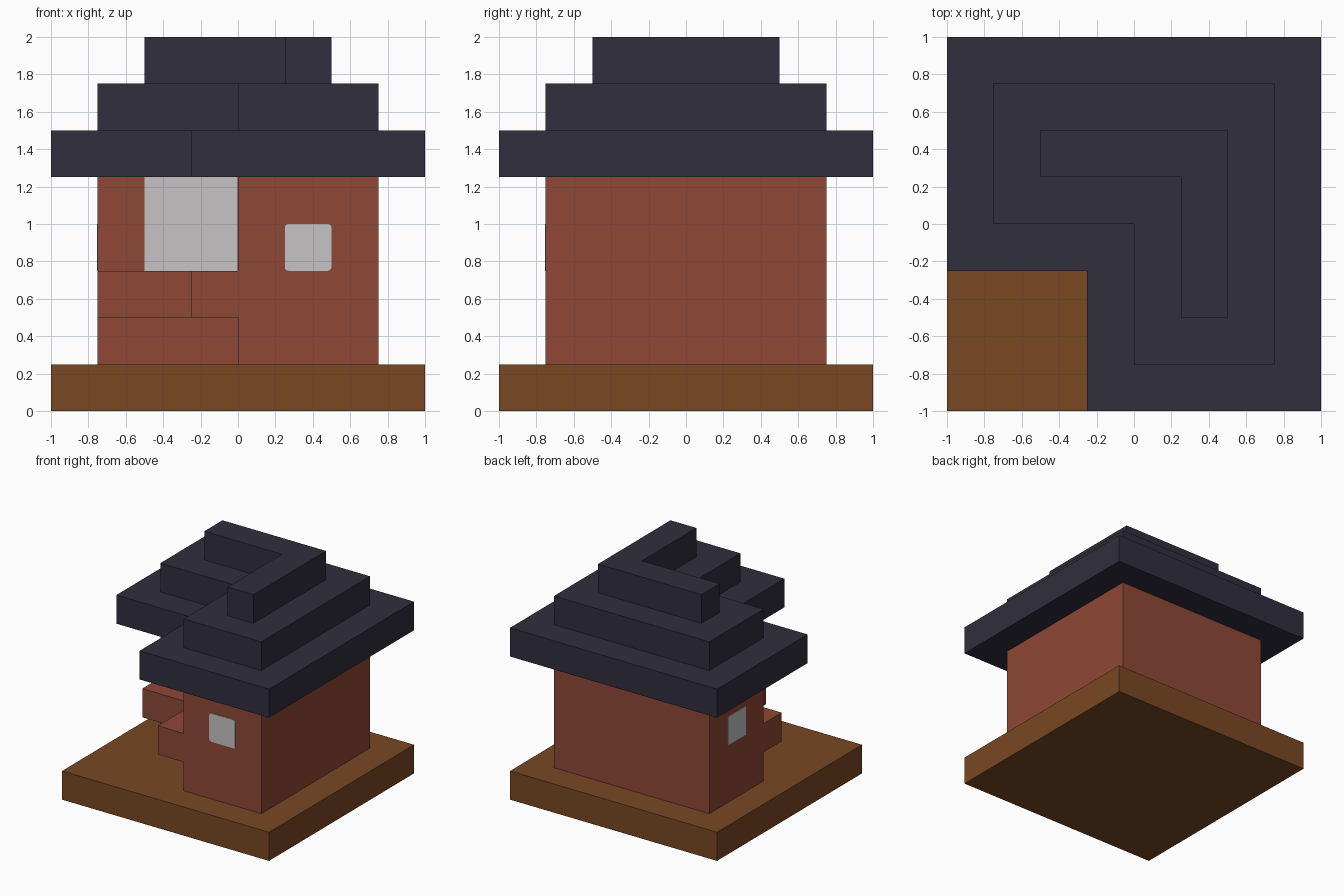
import bpy
import bmesh

if "Cube" in bpy.data.objects:
    bpy.data.objects.remove(bpy.data.objects["Cube"], do_unlink=True)


def linear(c):
    c /= 255
    return c / 12.92 if c <= 0.04045 else ((c + 0.055) / 1.055) ** 2.4


def material(name, *rgb):
    colour = (*[linear(c) for c in rgb], 1)
    mat = bpy.data.materials.new(name)
    mat.use_nodes = True
    mat.diffuse_color = colour
    shader = mat.node_tree.nodes["Principled BSDF"]
    shader.inputs["Base Color"].default_value = colour
    shader.inputs["Roughness"].default_value = 0.9
    return mat


earth = material("earth brown", 120, 72, 35)
brick = material("brick red", 143, 72, 55)
slate = material("dark slate", 48, 46, 60)
glass = material("pale grey", 198, 196, 196)


def finish(name, bm, mat):
    bmesh.ops.recalc_face_normals(bm, faces=bm.faces)
    mesh = bpy.data.meshes.new(name)
    bm.to_mesh(mesh)
    bm.free()
    mesh.materials.append(mat)
    obj = bpy.data.objects.new(name, mesh)
    bpy.context.collection.objects.link(obj)
    return obj


def prism(name, outline, bottom, top, mat):
    """Extrude a flat outline straight up."""
    bm = bmesh.new()
    face = bm.faces.new([bm.verts.new((x, y, bottom)) for x, y in outline])
    made = bmesh.ops.extrude_face_region(bm, geom=[face])["geom"]
    verts = [g for g in made if isinstance(g, bmesh.types.BMVert)]
    bmesh.ops.translate(bm, verts=verts, vec=(0, 0, top - bottom))
    return finish(name, bm, mat)


def l_outline(r, n):
    """Square of half-width r with its front corner cut away up to n."""
    return [(n, -r), (r, -r), (r, r), (-r, r), (-r, n), (n, n)]


def pane(name, along, depth, z, rounding, swap):
    """Thin plate facing the front, or facing -x when swapped."""
    half = 0.004
    bm = bmesh.new()
    bmesh.ops.create_cube(bm, size=1)
    for v in bm.verts:
        a = along[v.co.x > 0]
        d = depth + (half if v.co.y > 0 else -half)
        v.co = (d, a, z[v.co.z > 0]) if swap else (a, d, z[v.co.z > 0])
    if rounding:
        axis = 0 if swap else 1
        edges = [e for e in bm.edges
                 if abs(e.verts[0].co[axis] - e.verts[1].co[axis]) > half]
        bmesh.ops.bevel(bm, geom=edges, offset=rounding, segments=3,
                        profile=0.5, affect='EDGES')
    return finish(name, bm, glass)


# Ground slab
prism("ground_slab", [(-1, -1), (1, -1), (1, 1), (-1, 1)], 0, 0.25, earth)

# L-shaped walls and the ledge that runs round the inner corner
prism("walls", l_outline(0.75, 0), 0.25, 1.25, brick)
prism("inner_ledge", [(-0.75, -0.25), (-0.25, -0.25), (-0.25, -0.75),
                      (0, -0.75), (0, 0), (-0.75, 0)], 0.5, 0.75, brick)

# Stepped roof
for i, part in enumerate(("roof_eaves", "roof_middle", "roof_ridge")):
    step = 0.25 * i
    prism(part, l_outline(1 - step, step - 0.25), 1.25 + step, 1.5 + step, slate)

# Windows, repeated on both wings
for wing, swap in (("front", False), ("side", True)):
    pane(wing + "_corner_window", (-0.5, 0), 0, (0.75, 1.25), 0, swap)
    pane(wing + "_small_window", (0.25, 0.5), -0.75, (0.75, 1), 0.02, swap)
